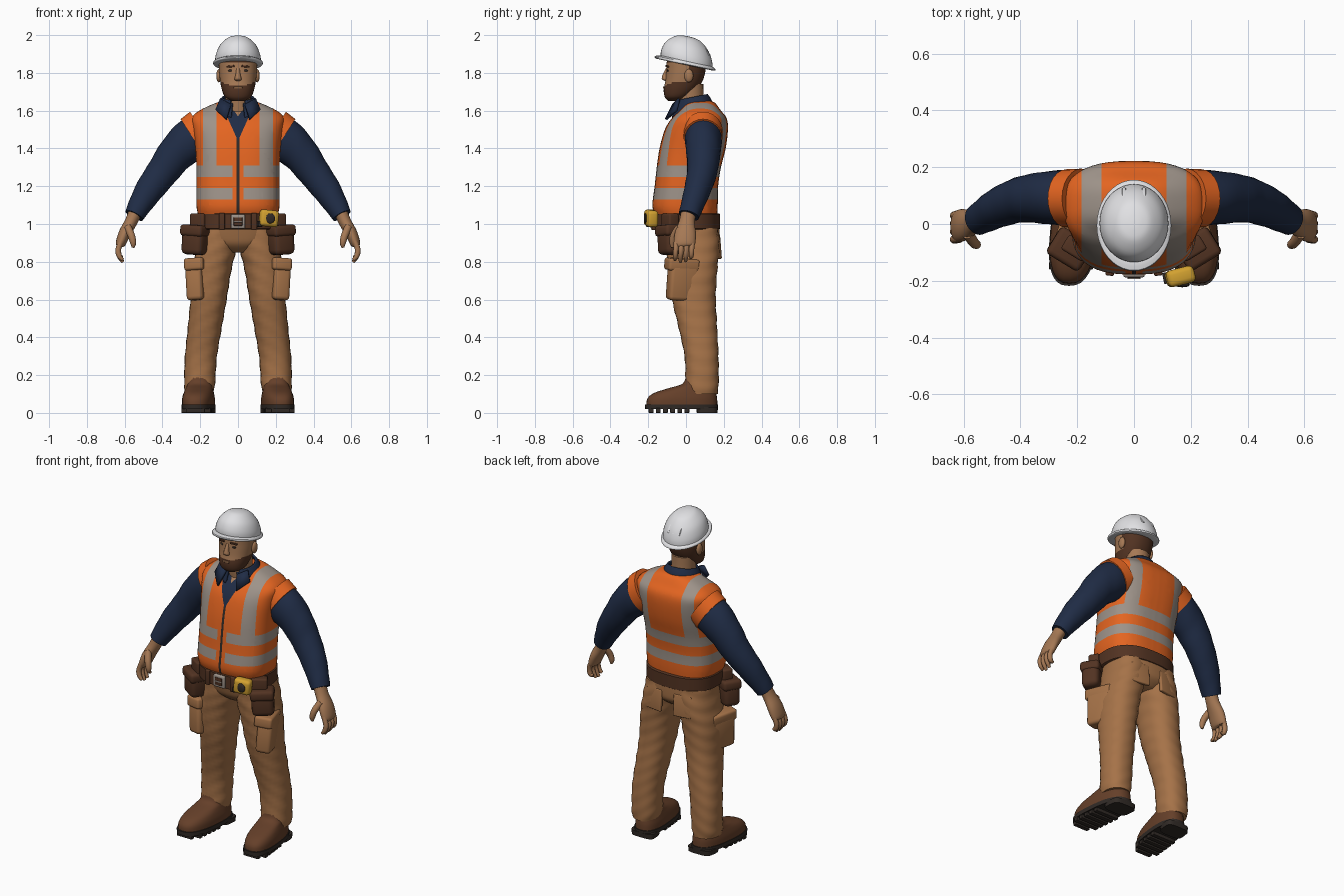
import bpy, bmesh, math
from mathutils import Vector, Matrix

if "Cube" in bpy.data.objects:
    bpy.data.objects.remove(bpy.data.objects["Cube"])

COLOURS = {
    "white": (.75, .75, .77), "skin": (.38, .19, .09), "leather": (.085, .033, .016),
    "navy": (.014, .025, .06), "orange": (.78, .13, .015), "grey": (.34, .29, .25),
    "tan": (.38, .17, .065), "boot_brown": (.13, .05, .022), "yellow": (.65, .36, .03),
    "dark": (.03, .023, .019)}
MATS = {}
for key, rgb in COLOURS.items():
    m = bpy.data.materials.new(key)
    m.use_nodes = True
    m.diffuse_color = (*rgb, 1)
    bsdf = m.node_tree.nodes["Principled BSDF"]
    bsdf.inputs["Base Color"].default_value = (*rgb, 1)
    bsdf.inputs["Roughness"].default_value = .8
    MATS[key] = m
made = []
SIDES = (("left", 1), ("right", -1))


def finish(name, bm, mat):
    bmesh.ops.recalc_face_normals(bm, faces=bm.faces)
    me = bpy.data.meshes.new(name)
    bm.to_mesh(me)
    bm.free()
    me.materials.append(MATS[mat])
    ob = bpy.data.objects.new(name, me)
    bpy.context.collection.objects.link(ob)
    made.append(ob)
    return ob


def spline(rows, k):
    """Catmull-Rom interpolation of ring rows."""
    rows = [Vector(r) for r in rows]
    out = []
    for i in range(len(rows) - 1):
        a, b, c, d = rows[max(i - 1, 0)], rows[i], rows[i + 1], rows[min(i + 2, len(rows) - 1)]
        for j in range(k):
            t = j / k
            out.append(b + (c - a) * (t / 2) + (a * 2 - b * 5 + c * 4 - d) * (t * t / 2)
                       + (b * 3 - a - c * 3 + d) * (t ** 3 / 2))
    return out + [rows[-1]]


def loft(name, rows, mat, side=1, flat=True, n=24, k=4, power=2, caps=True, wrinkle=0, warp=None):
    """Skin superellipse rings; each row is x, y, z, radius across, radius in depth."""
    rows = spline(rows, k)
    bm = bmesh.new()
    rings = []
    for i, r in enumerate(rows):
        p = Vector(r[:3])
        t = Vector((0, 0, 1))
        if not flat:
            t = (Vector(rows[min(i + 1, len(rows) - 1)][:3]) - Vector(rows[max(i - 1, 0)][:3])).normalized()
        b = Vector((0, 1, 0))
        b = (b - t * b.dot(t)).normalized()
        a = b.cross(t)
        ring = []
        for j in range(n):
            ang = math.tau * j / n
            c, s = math.cos(ang), math.sin(ang)
            f = 1 + wrinkle * math.sin(p.z * 75 + 2 * math.sin(ang + 1) + 3 * c)
            q = p + a * (r[3] * f * math.copysign(abs(c) ** (2 / power), c)) \
                + b * (r[4] * f * math.copysign(abs(s) ** (2 / power), s))
            if warp:
                q = Vector(warp(q))
            ring.append(bm.verts.new((q.x * side, q.y, q.z)))
        rings.append(ring)
    for lo, hi in zip(rings, rings[1:]):
        for j in range(n):
            bm.faces.new((lo[j], lo[(j + 1) % n], hi[(j + 1) % n], hi[j]))
    if caps:
        bm.faces.new(rings[0])
        bm.faces.new(rings[-1])
    return finish(name, bm, mat)


def box(name, loc, size, mat, turn=(0, 0, 0), bevel=.01, side=1):
    bm = bmesh.new()
    bmesh.ops.create_cube(bm, size=1)
    bmesh.ops.scale(bm, vec=size, verts=bm.verts)
    bmesh.ops.bevel(bm, geom=bm.edges[:], offset=bevel, segments=3, profile=.5, affect='EDGES')
    rot = Matrix.Rotation(turn[2] * side, 4, 'Z') @ Matrix.Rotation(turn[1] * side, 4, 'Y') \
        @ Matrix.Rotation(turn[0], 4, 'X')
    bm.transform(Matrix.Translation((loc[0] * side, loc[1], loc[2])) @ rot)
    return finish(name, bm, mat)


def ball(name, loc, radii, mat, side=1):
    bm = bmesh.new()
    bmesh.ops.create_uvsphere(bm, u_segments=20, v_segments=12, radius=1)
    bm.transform(Matrix.Translation((loc[0] * side, loc[1], loc[2])) @ Matrix.Diagonal((*radii, 1)))
    return finish(name, bm, mat)


def paint(ob, rule, cuts=()):
    """Cut the mesh by planes, then colour each face by a rule on its centre."""
    bm = bmesh.new()
    bm.from_mesh(ob.data)
    for co, no in cuts:
        bmesh.ops.bisect_plane(bm, geom=bm.verts[:] + bm.edges[:] + bm.faces[:], plane_co=co, plane_no=no)
    bm.to_mesh(ob.data)
    bm.free()
    slots = [ob.data.materials[0].name]
    for f in ob.data.polygons:
        key = rule(*f.center)
        if key not in slots:
            slots.append(key)
            ob.data.materials.append(MATS[key])
        f.material_index = slots.index(key)


# Vest with reflective bands, zip and open neck
vest = loft("vest", [
    (0, 0, 1.05, .212, .165), (0, -.005, 1.1, .22, .173), (0, .002, 1.2, .22, .168),
    (0, .015, 1.3, .22, .17), (0, .035, 1.4, .226, .175), (0, .055, 1.5, .24, .167),
    (0, .07, 1.56, .246, .145), (0, .075, 1.6, .205, .11), (0, .075, 1.64, .12, .08),
    (0, .075, 1.65, .08, .06)], "orange", n=48, power=2.7)


def vest_rule(x, y, z):
    ax = abs(x)
    if y < .06:
        if ax < (z - 1.57) * .7:
            return "skin"
        if ax < (z - 1.44) * .45:
            return "navy"
        if ax < .03:
            return "dark" if ax < .007 else "orange"
    if 1.13 < z < 1.19 or 1.25 < z < 1.31 or (z > 1.31 and .115 < ax < .185):
        return "grey"
    return "orange"


vest_cuts = [((0, 0, h), (0, 0, 1)) for h in (1.13, 1.19, 1.25, 1.31)]
for _, s in SIDES:
    vest_cuts += [((s * w, 0, 0), (1, 0, 0)) for w in (.007, .03, .115, .185)]
    vest_cuts += [((0, 0, 1.44), (1, 0, -s * .45)), ((0, 0, 1.57), (1, 0, -s * .7))]
paint(vest, vest_rule, vest_cuts)

# Shirt collar, open at the front
collar = loft("shirt_collar", [(0, .035, 1.58, .12, .115), (0, .035, 1.63, .105, .1), (0, .03, 1.665, .085, .085)],
              "navy", n=40, caps=False, warp=lambda p: (p.x, p.y, p.z + .2 * p.y))
bm = bmesh.new()
bm.from_mesh(collar.data)
gone = [f for f in bm.faces if f.calc_center_median().y < 0 and abs(f.calc_center_median().x) < .035]
bmesh.ops.delete(bm, geom=gone, context='FACES')
bm.to_mesh(collar.data)
bm.free()
collar.modifiers.new("thickness", 'SOLIDIFY').thickness = .012
for nm, s in SIDES:
    bm = bmesh.new()
    bm.faces.new([bm.verts.new((s * x, y, z)) for x, y, z in
                  ((.035, -.06, 1.63), (.09, -.03, 1.66), (.115, -.045, 1.6), (.06, -.1, 1.55))])
    finish(nm + "_collar_flap", bm, "navy").modifiers.new("thickness", 'SOLIDIFY').thickness = .014

# Neck and head with beard and hair
loft("neck", [(0, .04, 1.54, .075, .075), (0, .025, 1.64, .068, .07), (0, .02, 1.74, .07, .072)], "skin")
head = loft("head", [
    (0, -.06, 1.652, .035, .035), (0, -.05, 1.672, .068, .062), (0, -.03, 1.71, .085, .088),
    (0, -.01, 1.76, .095, .099), (0, 0, 1.82, .101, .104), (0, 0, 1.87, .1, .1),
    (0, 0, 1.92, .08, .08)], "skin", n=48, k=6, power=2.2)


def head_rule(x, y, z):
    beard = y < .03 and z < 1.735 + .35 * max(abs(x) - .04, 0)
    hair = (y > .015 and z > 1.72) or z > 1.85
    return "leather" if beard or hair else "skin"


paint(head, head_rule)
loft("nose", [(0, -.098, 1.825, .009, .008), (0, -.108, 1.79, .013, .016), (0, -.11, 1.768, .019, .018),
              (0, -.104, 1.758, .012, .01)], "skin", n=12)
box("mouth", (0, -.119, 1.722), (.045, .008, .01), "skin", bevel=.003)
for nm, s in SIDES:
    ball(nm + "_ear", (.101, .015, 1.785), (.014, .024, .035), "skin", s)
    ball(nm + "_eye", (.038, -.094, 1.812), (.014, .008, .007), "dark", s)
    box(nm + "_eyebrow", (.04, -.099, 1.834), (.042, .012, .01), "leather", (0, .1, .25), .003, s)


# Hard hat, tipped back
def tip(p):
    return p.x, p.y, p.z - .21 * p.y


loft("hat_dome", [(0, .003, 1.85, .121, .137), (0, .003, 1.89, .119, .135), (0, .005, 1.94, .1, .114),
                  (0, .01, 1.98, .062, .073), (0, .012, 1.993, .03, .035), (0, .012, 1.996, .004, .004)],
     "white", n=40, warp=tip)
loft("hat_brim", [(0, -.005, 1.842, .125, .15), (0, -.005, 1.846, .131, .16), (0, -.005, 1.856, .13, .158),
                  (0, 0, 1.864, .118, .136)], "white", n=40, k=2, warp=tip)
for off in (-.035, 0, .035):
    arc = [math.radians(a) for a in range(25, 156, 13)]
    loft("hat_ridge", [(off, .008 - .125 * math.cos(a), 1.87 + (.122 - 6 * off * off) * math.sin(a), .008, .008)
                       for a in arc], "white", n=8, k=2, warp=tip)

# Arms, hands and fingers
for nm, s in SIDES:
    loft(nm + "_armhole", [(.185, .09, 1.49, .125, .105), (.238, .09, 1.455, .12, .103)], "orange", s, False, k=1)
    loft(nm + "_sleeve", [(.19, .09, 1.485, .115, .095), (.26, .092, 1.435, .112, .097), (.33, .092, 1.37, .098, .09),
                          (.40, .085, 1.275, .085, .08), (.47, .06, 1.18, .075, .07), (.525, .03, 1.09, .06, .06),
                          (.55, .015, 1.045, .052, .055)], "navy", s, False, wrinkle=.012)
    loft(nm + "_palm", [(.54, .015, 1.07, .036, .04), (.567, .005, 1.01, .033, .042), (.6, -.003, .95, .032, .056),
                        (.622, -.008, .895, .026, .056), (.626, -.008, .88, .014, .045)], "skin", s, False)
    for i, drop in enumerate((.81, .798, .802, .825)):
        y = -.05 + i * .028
        loft(nm + "_finger", [(.618, y, .91, .014, .015), (.634, y - .004, .865, .015, .014),
                              (.628, y - .006, .83, .014, .013), (.61, y - .008, drop, .008, .008)],
             "skin", s, False, n=10, k=3)
    loft(nm + "_thumb", [(.585, -.035, .985, .02, .02), (.565, -.065, .94, .019, .018), (.555, -.073, .9, .016, .015),
                         (.556, -.072, .875, .007, .007)], "skin", s, False, n=12)

# Trousers with cargo and back pockets
loft("trouser_seat", [(0, .035, .85, .07, .09), (0, .035, .89, .17, .135), (0, .03, .94, .205, .148),
                      (0, .02, 1.02, .2, .155), (0, .01, 1.06, .2, .15)], "tan", n=32, power=2.4)
for nm, s in SIDES:
    loft(nm + "_trouser_leg", [
        (.205, .08, .1, .074, .088), (.203, .085, .16, .082, .088), (.196, .082, .3, .085, .09),
        (.176, .063, .45, .09, .102), (.156, .042, .6, .096, .116), (.14, .035, .75, .104, .13),
        (.115, .035, .87, .106, .142), (.1, .03, .98, .1, .14)], "tan", s, k=7, power=2.3, wrinkle=.018)
    box(nm + "_cargo_pocket", (.215, -.02, .69), (.09, .155, .19), "tan", (-.05, .07, .3), .02, s)
    box(nm + "_cargo_flap", (.214, -.022, .785), (.105, .17, .065), "tan", (-.05, .07, .3), .014, s)
    box(nm + "_back_pocket", (.095, .168, .88), (.11, .02, .13), "tan", (.08, 0, -.15), .006, s)


# Boots with treaded soles
def splay(p):
    return p.x - .1 * p.y, p.y, p.z


for nm, s in SIDES:
    loft(nm + "_boot", [(.207, -.022, .035, .083, .188), (.207, -.02, .075, .083, .185), (.207, -.005, .105, .077, .165),
                        (.207, .03, .13, .07, .125), (.207, .07, .155, .066, .088), (.207, .08, .2, .062, .08)],
         "boot_brown", s, n=32, power=2.5, warp=splay)
    loft(nm + "_midsole", [(.207, -.024, .02, .086, .193), (.207, -.024, .045, .086, .194)],
         "dark", s, n=32, k=1, power=2.6, warp=splay)
    loft(nm + "_heel", [(.207, .112, 0, .075, .055), (.207, .112, .03, .076, .057)],
         "dark", s, k=1, power=4, warp=splay)
    for i in range(6):
        y = -.185 + i * .038
        wide = .1 if i == 0 else .155
        box(nm + "_sole_lug", (.207 - .1 * y, y, .0125), (wide, .026, .025), "dark", bevel=.003, side=s)

# Tool belt, buckle, pouches and tape measure
loft("belt", [(0, .003, .972, .212, .172), (0, .003, .976, .218, .178), (0, .003, 1.052, .22, .178),
              (0, .003, 1.056, .212, .17)], "leather", n=40, k=1, power=2.5)
box("buckle", (0, -.178, 1.013), (.075, .02, .075), "grey", bevel=.008)
box("buckle_inset", (0, -.187, 1.013), (.045, .008, .045), "leather", bevel=.002)
box("buckle_prong", (0, -.191, 1.013), (.045, .006, .008), "grey", bevel=.002)
for nm, s in SIDES:
    box(nm + "_belt_keeper", (.085, -.172, 1.013), (.03, .02, .09), "leather", (0, 0, .1), .005, s)
    box(nm + "_pouch", (.228, -.085, .91), (.125, .1, .145), "leather", (0, -.06, .55), .028, s)
    box(nm + "_pouch_flap", (.226, -.088, .965), (.135, .112, .06), "leather", (0, -.06, .55), .018, s)
    box(nm + "_pouch_hanger", (.205, -.085, 1.01), (.09, .06, .09), "leather", (0, 0, .55), .01, s)
box("tape_measure", (.163, -.185, 1.03), (.1, .06, .088), "yellow", (0, .1, .25), .018)
ball("tape_measure_dial", (.17, -.214, 1.03), (.027, .009, .027), "dark")
box("tape_measure_clip", (.115, -.19, 1.0), (.025, .04, .03), "dark", (0, 0, .2), .004)

# Smooth shading with sharp edges kept
bpy.ops.object.select_all(action='DESELECT')
for ob in made:
    ob.select_set(True)
bpy.context.view_layer.objects.active = made[0]
bpy.ops.object.shade_smooth_by_angle(angle=math.radians(40))
